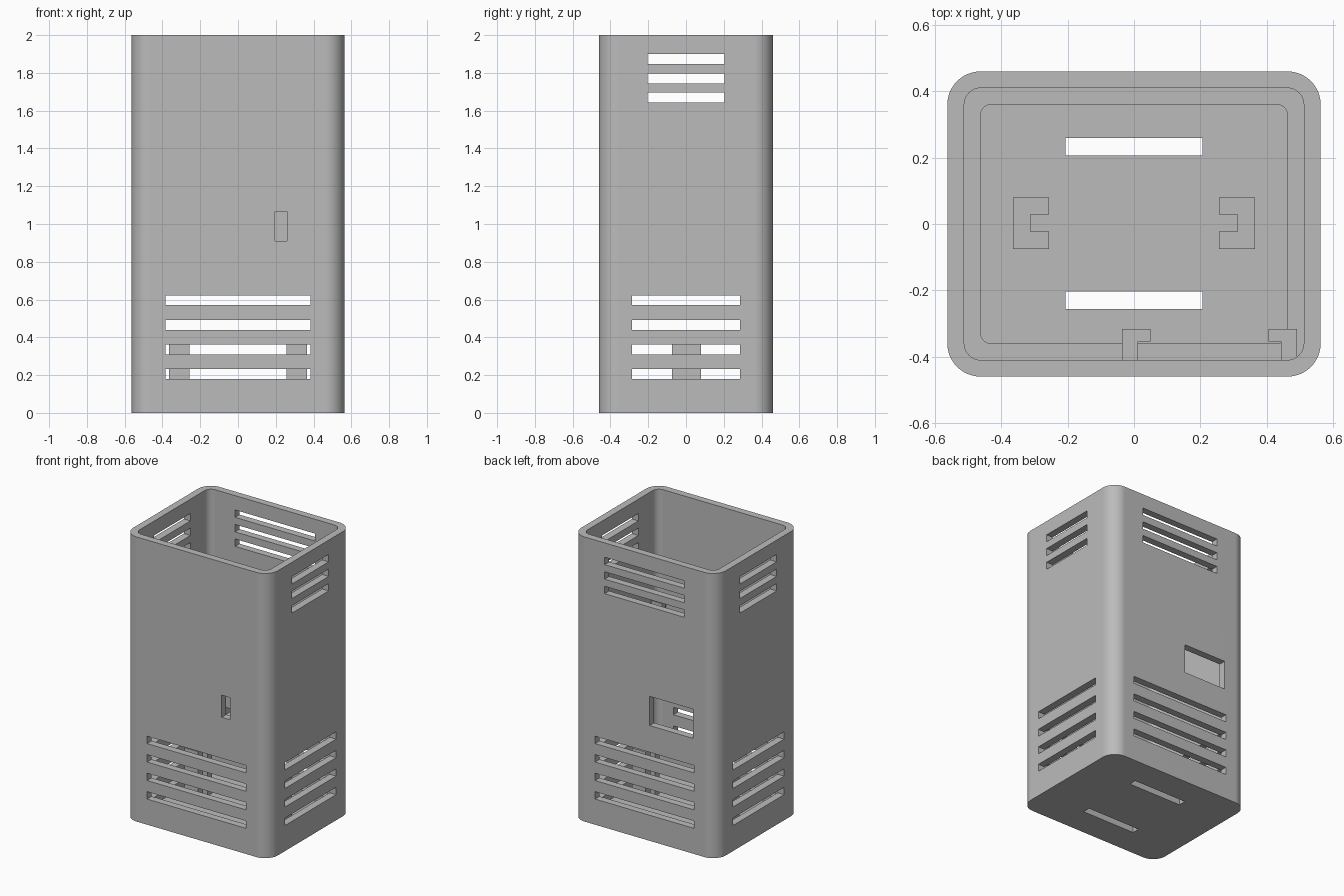
import bpy, bmesh, math

cube = bpy.data.objects.get("Cube")
if cube:
    bpy.data.objects.remove(cube, do_unlink=True)

grey = bpy.data.materials.new("plain grey")
grey.use_nodes = True
grey.diffuse_color = (0.5, 0.5, 0.5, 1)
grey.node_tree.nodes["Principled BSDF"].inputs["Base Color"].default_value = (0.5, 0.5, 0.5, 1)


def prisms(name, items):
    """Object made of extruded outlines: (points, bottom, top) each."""
    bm = bmesh.new()
    for points, bottom, top in items:
        face = bm.faces.new([bm.verts.new((x, y, bottom)) for x, y in points])
        up = bmesh.ops.extrude_face_region(bm, geom=[face])["geom"]
        for v in up:
            if isinstance(v, bmesh.types.BMVert):
                v.co.z = top
    bmesh.ops.recalc_face_normals(bm, faces=bm.faces)
    mesh = bpy.data.meshes.new(name)
    bm.to_mesh(mesh)
    bm.free()
    mesh.materials.append(grey)
    obj = bpy.data.objects.new(name, mesh)
    bpy.context.collection.objects.link(obj)
    return obj


def rect(x0, x1, y0, y1):
    return [(x0, y0), (x1, y0), (x1, y1), (x0, y1)]


def rounded(hx, hy, r, steps=12):
    points = []
    for quarter, (sx, sy) in enumerate([(1, 1), (-1, 1), (-1, -1), (1, -1)]):
        for i in range(steps + 1):
            a = (quarter + i / steps) * math.pi / 2
            points.append((sx * (hx - r) + r * math.cos(a), sy * (hy - r) + r * math.sin(a)))
    return points


def activate(obj):
    bpy.ops.object.select_all(action='DESELECT')
    obj.select_set(True)
    bpy.context.view_layer.objects.active = obj


def cut(body, items):
    cutter = prisms("cutter", items)
    cutter.hide_render = True
    mod = body.modifiers.new("cut", 'BOOLEAN')
    mod.operation, mod.solver, mod.object = 'DIFFERENCE', 'EXACT', cutter
    activate(body)
    bpy.ops.object.modifier_apply(modifier=mod.name)
    bpy.data.objects.remove(cutter, do_unlink=True)


# Open-topped case with a small ledge around the floor
case = prisms("case", [(rounded(0.563, 0.46, 0.1), 0, 2)])
cut(case, [(rounded(0.512, 0.41, 0.05), 0.1, 2.2)])
cut(case, [(rounded(0.462, 0.36, 0.03), 0.05, 0.3)])

# Vent rows: low on all four sides, high on the sides and back
low = [(0.18 + 0.13 * i, 0.232 + 0.13 * i) for i in range(4)]
high = [(1.643 + 0.102 * i, 1.695 + 0.102 * i) for i in range(3)]
cut(case, [(rect(-0.385, 0.385, -1, 1), a, b) for a, b in low])
cut(case, [(rect(-1, 1, -0.285, 0.285), a, b) for a, b in low])
cut(case, [(rect(-1, 1, -0.203, 0.203), a, b) for a, b in high])
cut(case, [(rect(-0.31, 0.31, 0.3, 1), a, b) for a, b in high])

# Switch hole, back window and floor slots
cut(case, [(rect(0.195, 0.26, -1, -0.3), 0.91, 1.065),
           (rect(-0.375, -0.04, 0.3, 1), 0.81, 1.015),
           (rect(-0.207, 0.207, 0.207, 0.26), -1, 0.3),
           (rect(-0.207, 0.207, -0.257, -0.203), -1, 0.3)])

activate(case)
bpy.ops.object.shade_smooth_by_angle(angle=math.radians(30))
normals = case.modifiers.new("even normals", 'WEIGHTED_NORMAL')
normals.keep_sharp = True

# Channel brackets on the floor, open toward the middle
channel = [(0.257, -0.075), (0.365, -0.075), (0.365, 0.08), (0.257, 0.08),
           (0.257, 0.028), (0.312, 0.028), (0.312, -0.022), (0.257, -0.022)]
for side, name in ((1, "left_bracket"), (-1, "right_bracket")):
    prisms(name, [([(side * x, y) for x, y in channel], 0.04, 0.4)])

# Hooked rails on the front wall, mirrored about the switch hole
hook = [(0.264, -0.415), (0.264, -0.316), (0.178, -0.316),
        (0.178, -0.355), (0.216, -0.355), (0.216, -0.415)]
for side, name in ((1, "left_rail"), (-1, "right_rail")):
    prisms(name, [([(0.228 + side * x, y) for x, y in hook], 0.72, 1.25)])
